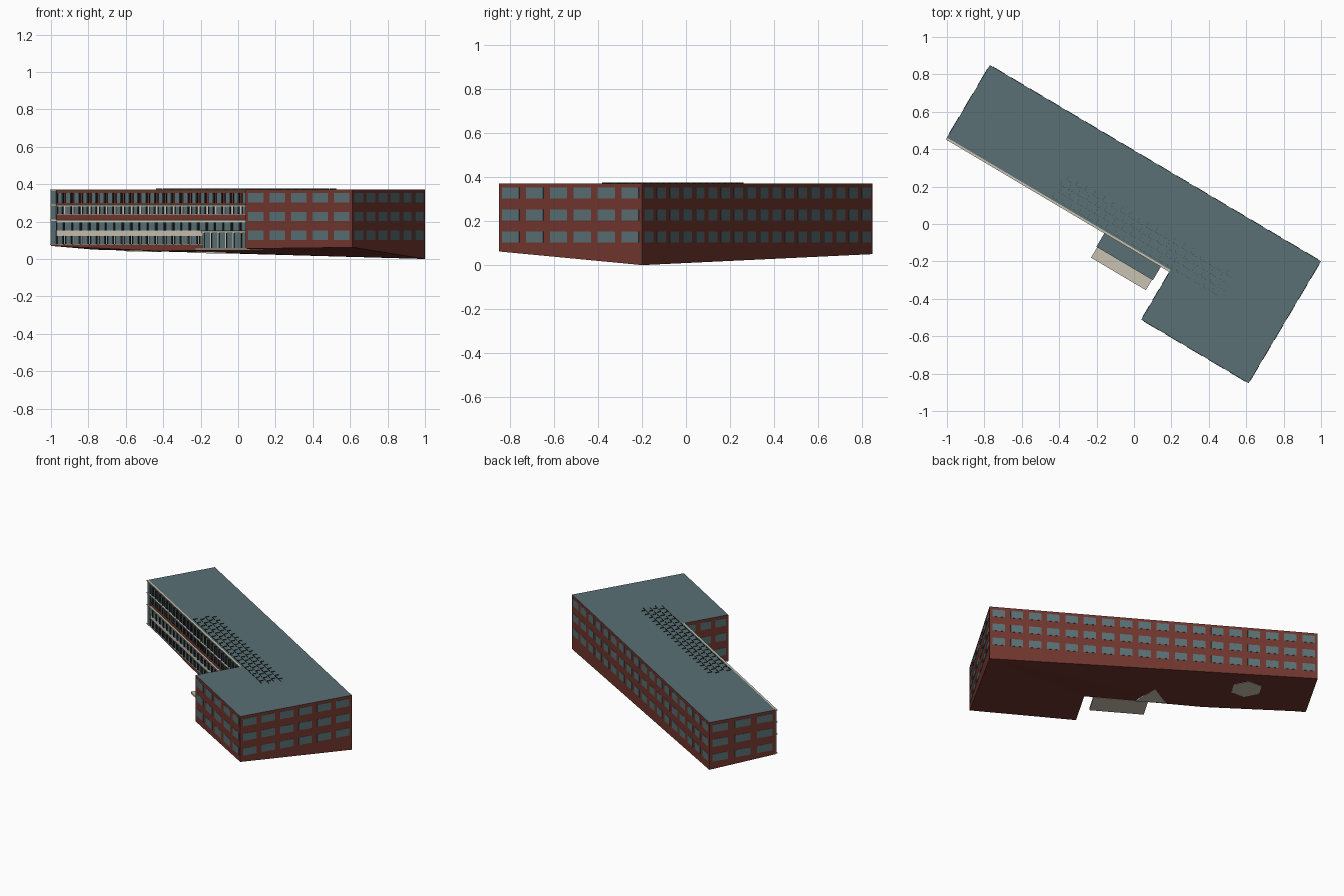
import bpy
import bmesh
import math
from mathutils import Matrix, Vector

old = bpy.data.objects.get("Cube")
if old:
    bpy.data.objects.remove(old, do_unlink=True)

TURN = Matrix.Rotation(math.radians(-30.65), 4, 'Z')   # building axis to world


def material(name, rgb):
    m = bpy.data.materials.new(name)
    m.use_nodes = True
    m.diffuse_color = (*rgb, 1)
    m.node_tree.nodes["Principled BSDF"].inputs["Base Color"].default_value = (*rgb, 1)
    return m


BRICK = material("brick red", (0.165, 0.037, 0.027))
SLATE = material("slate teal", (0.10, 0.16, 0.172))
BEIGE = material("beige stone", (0.58, 0.54, 0.44))
DARK = material("dark frame", (0.02, 0.028, 0.03))


def finish(name, bm, *mats):
    bm.transform(TURN)
    bmesh.ops.recalc_face_normals(bm, faces=bm.faces)
    mesh = bpy.data.meshes.new(name)
    bm.to_mesh(mesh)
    bm.free()
    for m in mats:
        mesh.materials.append(m)
    ob = bpy.data.objects.new(name, mesh)
    bpy.context.collection.objects.link(ob)
    return ob


def add_box(bm, u0, u1, v0, v1, z0, z1, frame=Matrix()):
    size = Matrix.Diagonal((u1 - u0, v1 - v0, z1 - z0, 1))
    mid = Matrix.Translation(((u0 + u1) / 2, (v0 + v1) / 2, (z0 + z1) / 2))
    bmesh.ops.create_cube(bm, size=1, matrix=frame @ mid @ size)


def boxes(name, mat, items):
    bm = bmesh.new()
    for it in items:
        add_box(bm, *it)
    return finish(name, bm, mat)


LEFT, RIGHT, BACK = -1.096, 0.961, 0.338
FRONT, HEAD, INNER, TOP = -0.112, -0.42, 0.294, 0.372

# Brick body with sloping base and slate roof
outline = [(LEFT, FRONT, .07), (-.45, FRONT, .043), (INNER, FRONT, .05), (INNER, HEAD, .055),
           (RIGHT, HEAD, .062), (RIGHT, BACK, 0), (LEFT, BACK, .05)]
bm = bmesh.new()
low = [bm.verts.new(p) for p in outline]
high = [bm.verts.new((p[0], p[1], TOP)) for p in outline]
n = len(outline)
for i in range(n):
    j = (i + 1) % n
    bm.faces.new((low[i], low[j], high[j], high[i]))
roof = bm.faces.new(high)
roof.material_index = 1
for tri in ((0, 6, 1), (1, 6, 5), (1, 5, 2), (2, 5, 4), (2, 4, 3)):
    bm.faces.new([low[i] for i in tri])
finish("brick_body", bm, BRICK, SLATE)


# Window rows on the plain brick walls
def wall_windows(name, start, end, count, fill):
    a, b = Vector((*start, 0)), Vector((*end, 0))
    angle = math.atan2(b.y - a.y, b.x - a.x)
    frame = Matrix.Translation(a) @ Matrix.Rotation(angle, 4, 'Z')
    pitch = (b - a).length / count
    half = pitch * fill / 2
    bm = bmesh.new()
    for row in range(3):
        z = .102 + row * .1
        for k in range(count):
            c = (k + .5) * pitch
            add_box(bm, c - half, c + half, -.002, .001, z, z + .05, frame)
    finish(name, bm, SLATE)


wall_windows("head_front_windows", (INNER, HEAD), (RIGHT, HEAD), 5, .72)
wall_windows("right_end_windows", (RIGHT, HEAD), (RIGHT, BACK), 6, .72)
wall_windows("back_windows", (RIGHT, BACK), (LEFT, BACK), 18, .68)
wall_windows("left_end_windows", (LEFT, BACK), (LEFT, FRONT), 3, .7)
wall_windows("inner_side_windows", (INNER, FRONT), (INNER, HEAD), 3, .68)

# Glazed front of the long wing: stone backing, glass bays, fins, trims
GLAZED = LEFT + .035
boxes("facade_stone", BEIGE, [
    (GLAZED, INNER, FRONT - .003, FRONT, .075, .21),
    (GLAZED, INNER, FRONT - .003, FRONT, .237, .29)])
boxes("corner_glazing", SLATE, [(LEFT, GLAZED, FRONT - .006, FRONT, .075, TOP - .006)])

BAYS = 26
pitch = (INNER - GLAZED) / BAYS
bands = [(.298, .352, .62), (.24, .28, .6), (.152, .196, .84), (.08, .124, .7)]
glass, fins = [], []
for z0, z1, fill in bands:
    for k in range(BAYS):
        c = GLAZED + (k + .5) * pitch
        h = pitch * fill / 2
        glass.append((c - h, c + h, FRONT - .006, FRONT, z0, z1))
        fins.append((c + h - .005, c + h + .003, FRONT - .011, FRONT, z0, z1))
        fins.append((c - h - .003, c - h + .001, FRONT - .009, FRONT, z0, z1))
boxes("facade_glass", SLATE, glass)
boxes("facade_fins", DARK, fins)
boxes("facade_trims", BEIGE, [
    (LEFT, INNER, FRONT - .012, FRONT, z, z + t)
    for z, t in ((.366, .006), (.285, .006), (.202, .008), (.074, .005))])

# Entrance: step, glazed lobby, posts and canopy
boxes("entrance_step", BEIGE, [(-.106, .235, -.272, FRONT, .047, .06)])
boxes("lobby_glass", SLATE, [(-.095, .225, -.195, FRONT, .06, .14)])
posts = []
for k in range(8):
    u = -.1 + k * .0465
    posts.append((u - .003, u + .003, -.2, -.193, .06, .14))
for u in (-.098, .228):
    for v in (-.155, FRONT - .006):
        posts.append((u - .004, u + .004, v - .004, v + .004, .06, .14))
posts.append((-.108, .238, -.204, FRONT, .138, .146))
boxes("lobby_posts", BEIGE, posts)
boxes("lobby_door_frames", DARK, [
    (-.1 + k * .0465 + .003, -.1 + k * .0465 + .007, -.198, -.19, .06, .138) for k in range(7)])
boxes("lobby_canopy", SLATE, [(-.111, .24, -.207, FRONT, .146, .152)])

# Hair-thin upright fins on the roof, laid out in staggered cells
ribs = []
for row in range(4):
    v = -.1 + row * .04
    for k in range(19):
        u = -.45 + k * .055 + (row % 2) * .02
        ribs.append((u, u + .04, v - .0004, v + .0004, TOP, TOP + .004))
        ribs.append((u - .0004, u + .0004, v, v + .028, TOP, TOP + .004))
boxes("roof_ribs", DARK, ribs)

# Pale floor patches showing on the underside
for name, u, v, r, sides, z in (("floor_patch_round", -.68, .15, .1, 6, .0445),
                                ("floor_patch_corner", -.12, -.03, .11, 3, .0345)):
    bm = bmesh.new()
    spot = Matrix.Translation((u, v, z)) @ Matrix.Rotation(math.radians(1.2), 4, 'Y')
    bmesh.ops.create_cone(bm, cap_ends=True, segments=sides, radius1=r, radius2=r,
                          depth=.009, matrix=spot)
    finish(name, bm, BEIGE)
